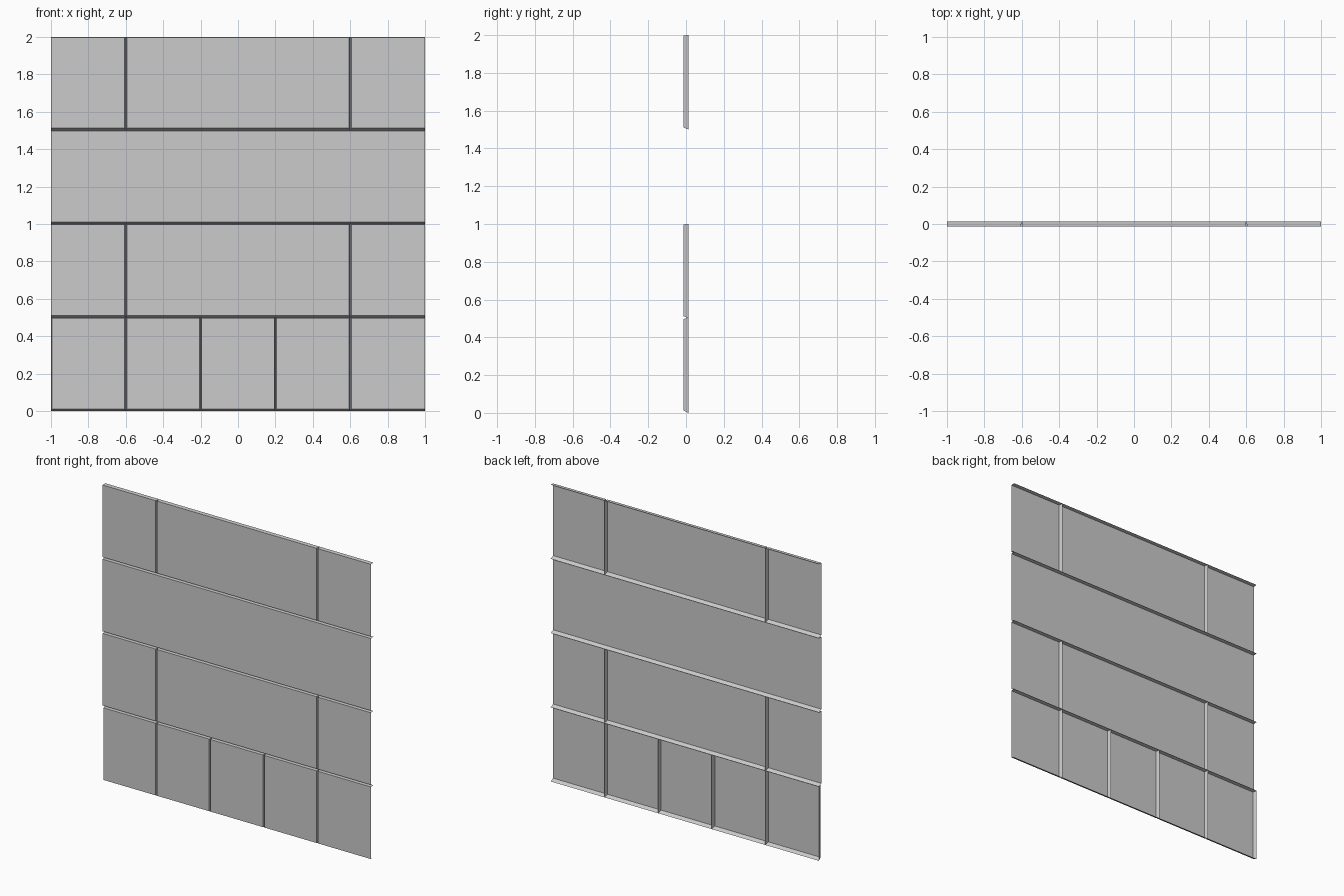
import bpy, bmesh

if "Cube" in bpy.data.objects:
    bpy.data.objects.remove(bpy.data.objects["Cube"])

D = 0.0133      # half depth of the sheet: faces at -D, groove bottoms at +D
BEVEL = 0.012   # slope under each panel
LEDGE = 0.002   # slope on top of each panel
SIDE = 0.006    # slope of the upright grooves
ROW_H = 0.5


def add_panel(bm, x0, x1, z0, left, right):
    """One panel: front face, lower bevel, upper ledge, optional groove sides."""
    z1 = z0 + ROW_H
    back = [bm.verts.new(c) for c in
            ((x0, D, z0), (x1, D, z0), (x1, D, z1), (x0, D, z1))]
    a = x0 + (SIDE if left else 0)
    b = x1 - (SIDE if right else 0)
    front = [bm.verts.new(c) for c in
             ((a, -D, z0 + BEVEL), (b, -D, z0 + BEVEL),
              (b, -D, z1 - LEDGE), (a, -D, z1 - LEDGE))]
    bm.faces.new(front)
    for i, keep in enumerate((True, right, True, left)):
        if keep:
            j = (i + 1) % 4
            bm.faces.new((back[i], back[j], front[j], front[i]))


def add_row(name, z0, xs, left_end=False):
    bm = bmesh.new()
    for x0, x1 in zip(xs, xs[1:]):
        add_panel(bm, x0, x1, z0, x0 > -1 or left_end, x1 < 1)
    bmesh.ops.remove_doubles(bm, verts=bm.verts, dist=1e-5)
    mesh = bpy.data.meshes.new(name)
    bm.to_mesh(mesh)
    bm.free()
    bpy.context.collection.objects.link(bpy.data.objects.new(name, mesh))


# Four courses of wall panels, bottom to top
add_row("bottom_course", 0.0, (-1, -0.6, -0.2, 0.2, 0.6, 1), left_end=True)
add_row("lower_course", 0.5, (-1, -0.6, 0.6, 1))
add_row("middle_course", 1.0, (-1, 1))
add_row("top_course", 1.5, (-1, -0.6, 0.6, 1))
